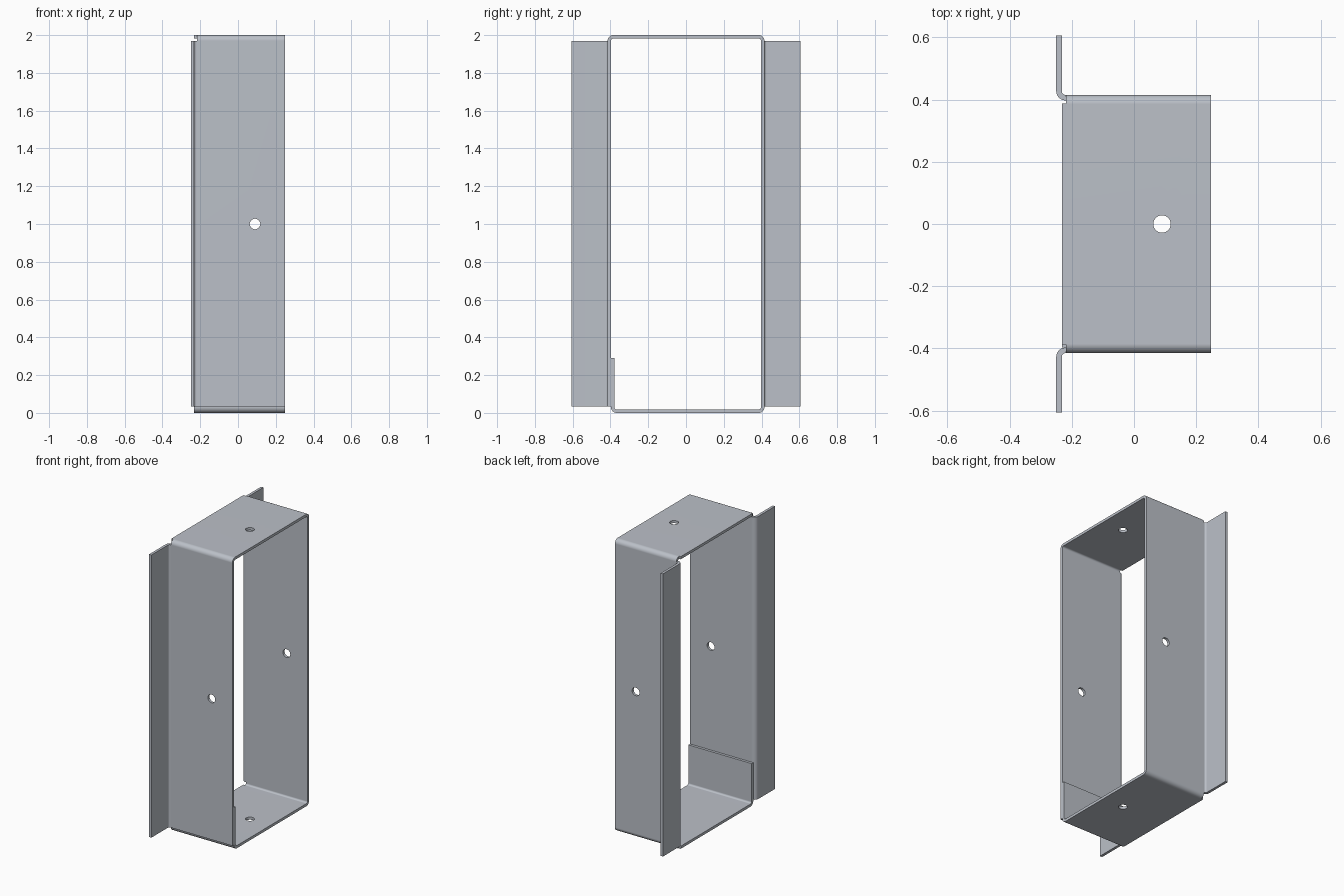
import bpy, bmesh
from math import sin, cos, pi, radians
from mathutils import Vector

T = 0.018       # sheet thickness
R = 0.021       # bend radius on the sheet's centre line
STEPS = 6       # segments per bend

old = bpy.data.objects.get("Cube")
if old:
    bpy.data.objects.remove(old, do_unlink=True)

steel = bpy.data.materials.new("grey_steel")
steel.use_nodes = True
GREY = (0.50, 0.53, 0.58, 1)
steel.diffuse_color = GREY
steel.node_tree.nodes["Principled BSDF"].inputs["Base Color"].default_value = GREY


def bent_path(corners):
    """Centre line as (point, tangent) pairs, each inner corner rounded."""
    pts = [Vector(c) for c in corners]
    dirs = [(b - a).normalized() for a, b in zip(pts, pts[1:])]
    path = [(pts[0], dirs[0])]
    for p, d0, d1 in zip(pts[1:-1], dirs, dirs[1:]):
        centre = p - d0 * R + d1 * R
        for i in range(STEPS + 1):
            a = i / STEPS * pi / 2
            path.append((centre + (d0 * sin(a) - d1 * cos(a)) * R,
                         d0 * cos(a) + d1 * sin(a)))
    path.append((pts[-1], dirs[-1]))
    return path


def bent_sheet(name, corners, lo, hi, place):
    """Thicken a bent centre line and extrude it from lo to hi."""
    bm = bmesh.new()
    rings = []
    for p, t in bent_path(corners):
        n = Vector((-t.y, t.x)) * T / 2
        rings.append([bm.verts.new(place(q, w)) for q, w in
                      ((p - n, lo), (p + n, lo), (p + n, hi), (p - n, hi))])
    for a, b in zip(rings, rings[1:]):
        for i in range(4):
            j = (i + 1) % 4
            bm.faces.new((a[i], a[j], b[j], b[i]))
    bm.faces.new(rings[0])
    bm.faces.new(rings[-1])
    bmesh.ops.recalc_face_normals(bm, faces=bm.faces)
    mesh = bpy.data.meshes.new(name)
    bm.to_mesh(mesh)
    bm.free()
    mesh.materials.append(steel)
    obj = bpy.data.objects.new(name, mesh)
    bpy.context.collection.objects.link(obj)
    return obj


def activate(obj):
    bpy.ops.object.select_all(action='DESELECT')
    obj.select_set(True)
    bpy.context.view_layer.objects.active = obj


def across(q, w):       # profile in y-z, extruded along x
    return (w, q.x, q.y)


# Box frame: lapped tab, base, rear wall, top and front wall in one strip
BACK, LIP, FRONT = -0.218, -0.232, 0.248
TAB, SIDE, TOP = -0.388, 0.406, 2 - T / 2
LOW, HIGH = 0.035, 1.97
tab_and_base = [(TAB, 0.29), (TAB, T / 2)]
frame = bent_sheet("box_frame", tab_and_base + [
    (SIDE, T / 2), (SIDE, TOP), (-SIDE, TOP), (-SIDE, LOW)], BACK, FRONT, across)

# Short lips that carry the base and top back to the flanges
parts = [
    frame,
    bent_sheet("base_lip", tab_and_base + [(0.388, T / 2)], LIP, BACK, across),
    bent_sheet("top_lip", [(-0.388, TOP), (0.388, TOP)], LIP, BACK, across),
]

# Mounting flanges bent outward from both walls
for name, s in (("front_flange", -1), ("rear_flange", 1)):
    parts.append(bent_sheet(
        name, [(BACK, SIDE), (-0.241, SIDE), (-0.241, 0.606)], LOW, HIGH,
        lambda q, w: (q.x, s * q.y, w)))

# Screw holes through top and base, and through both walls
for turn in (0, radians(90)):
    bpy.ops.mesh.primitive_cylinder_add(
        vertices=24, radius=0.028, depth=3, location=(0.09, 0, 1), rotation=(turn, 0, 0))
    cutter = bpy.context.object
    cutter.name = "hole_cutter"
    cutter.hide_render = True
    cut = frame.modifiers.new("screw_holes", 'BOOLEAN')
    cut.operation = 'DIFFERENCE'
    cut.solver = 'EXACT'
    cut.object = cutter
    activate(frame)
    bpy.ops.object.modifier_apply(modifier=cut.name)
    bpy.data.objects.remove(cutter, do_unlink=True)

# Smooth bends with flat panels
for obj in parts:
    activate(obj)
    bpy.ops.object.shade_smooth_by_angle(angle=radians(30))
    obj.modifiers.new("flat_panels", 'WEIGHTED_NORMAL').keep_sharp = True
